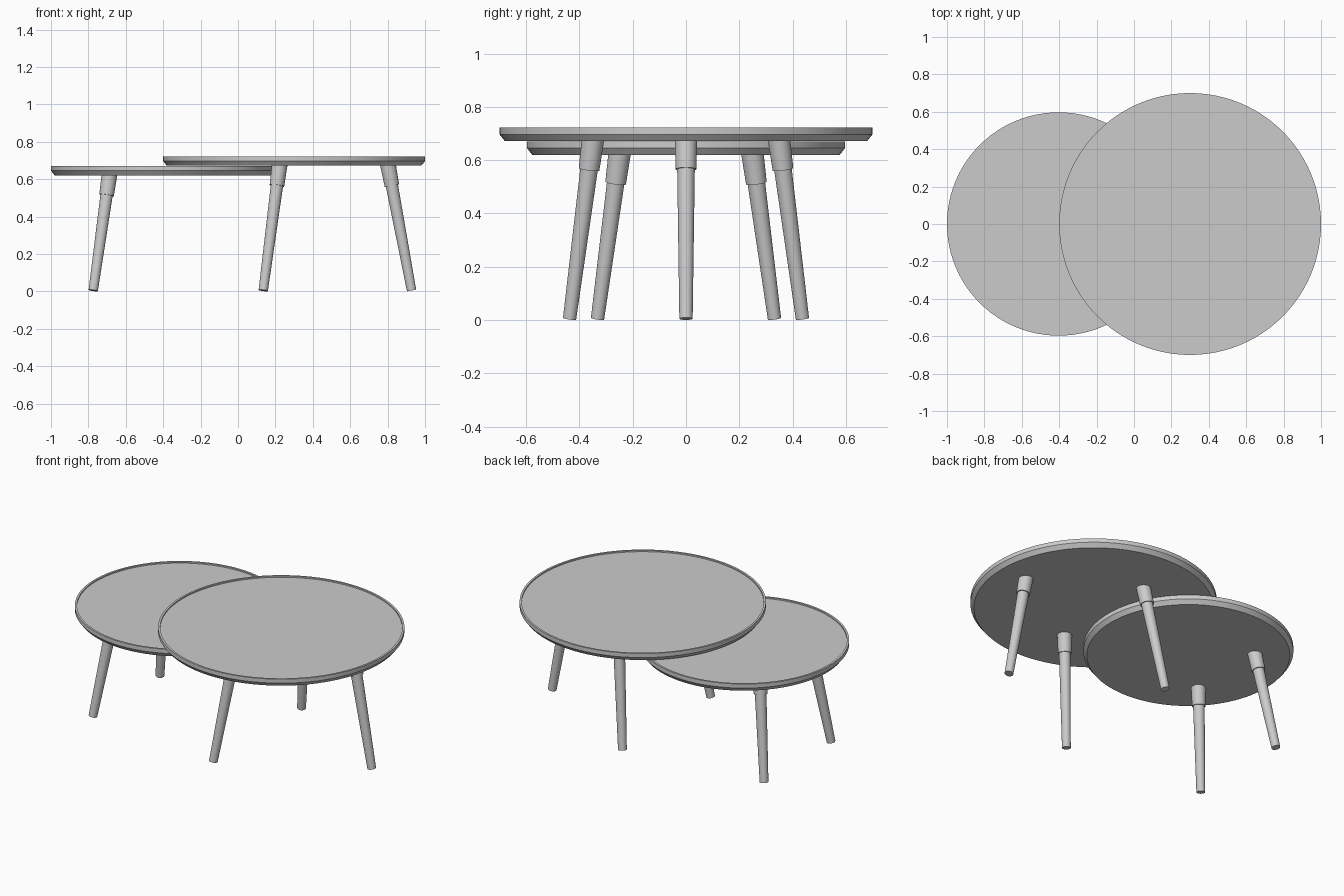
import bpy, bmesh, math
from mathutils import Vector, Matrix

if "Cube" in bpy.data.objects:
    bpy.data.objects.remove(bpy.data.objects["Cube"])

def lathe(name, profile, matrix, sides):
    """Revolve (radius, height) points around z, close both ends on the axis."""
    bm = bmesh.new()
    rings = []
    for r, h in profile:
        rings.append([bm.verts.new((r * math.cos(a), r * math.sin(a), h))
                      for a in (2 * math.pi * i / sides for i in range(sides))])
    for lo, hi in zip(rings, rings[1:]):
        for i in range(sides):
            j = (i + 1) % sides
            bm.faces.new((lo[i], lo[j], hi[j], hi[i]))
    bm.faces.new(rings[0][::-1])
    bm.faces.new(rings[-1])
    bmesh.ops.recalc_face_normals(bm, faces=bm.faces)
    mesh = bpy.data.meshes.new(name)
    bm.to_mesh(mesh)
    bm.free()
    obj = bpy.data.objects.new(name, mesh)
    obj.matrix_world = matrix
    bpy.context.collection.objects.link(obj)
    bpy.ops.object.select_all(action='DESELECT')
    bpy.context.view_layer.objects.active = obj
    obj.select_set(True)
    bpy.ops.object.shade_smooth_by_angle(angle=math.radians(30))
    return obj

# Round top: chamfered underside, thin raised rim, shallow tray surface
def tabletop(name, x, radius, z0, z1):
    mid = (z0 + z1) / 2
    profile = [(radius - 0.02, z0), (radius, mid), (radius, z1),
               (radius - 0.012, z1), (radius - 0.012, z1 - 0.008)]
    lathe(name, profile, Matrix.Translation((x, 0, 0)), 96)

# Splayed tapered leg with a thicker collar under the top
def leg(name, foot, top):
    foot, top = Vector(foot), Vector(top)
    axis = top - foot
    n = axis.length
    m = Matrix.Translation(foot) @ axis.to_track_quat('Z', 'Y').to_matrix().to_4x4()
    profile = [(0.025, 0), (0.033, n - 0.108), (0.039, n - 0.108), (0.042, n + 0.01)]
    lathe(name, profile, m, 32)

tabletop("large_top", 0.30, 0.70, 0.672, 0.722)
tabletop("small_top", -0.403, 0.597, 0.620, 0.671)

leg("large_right_leg", (0.928, 0, 0.005), (0.803, 0, 0.672))
for side, s in (("front", -1), ("back", 1)):
    leg(f"large_{side}_leg", (0.135, 0.437 * s, 0.005), (0.222, 0.35 * s, 0.672))
    leg(f"small_{side}_leg", (-0.774, 0.332 * s, 0.005), (-0.688, 0.25 * s, 0.62))
